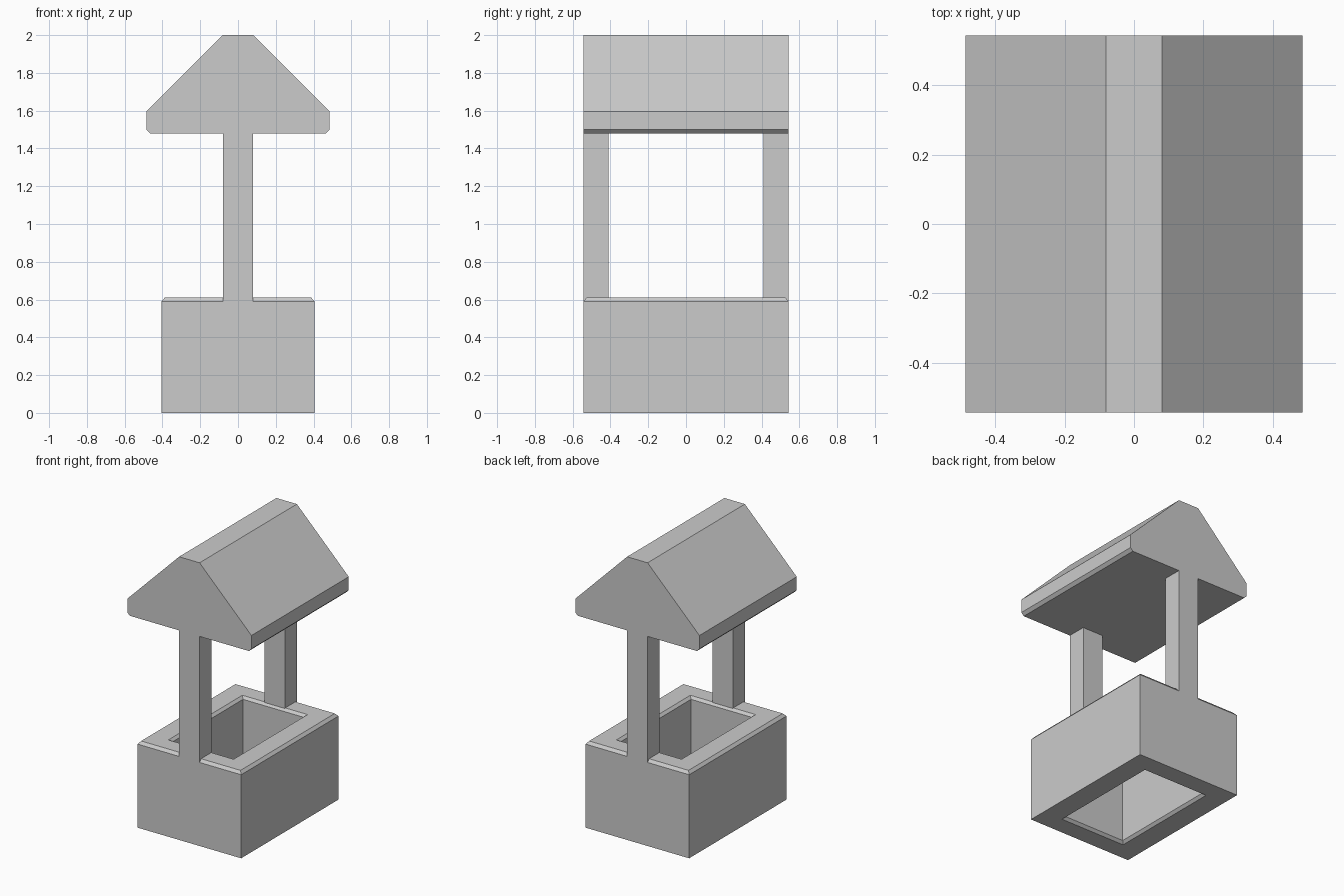
import bpy, bmesh

if "Cube" in bpy.data.objects:
    bpy.data.objects.remove(bpy.data.objects["Cube"])

HALF_Y = 0.543


def finish(name, bm):
    bmesh.ops.recalc_face_normals(bm, faces=bm.faces)
    mesh = bpy.data.meshes.new(name)
    bm.to_mesh(mesh)
    bm.free()
    obj = bpy.data.objects.new(name, mesh)
    bpy.context.collection.objects.link(obj)
    return obj


def extrude_profile(name, pts, y0, y1):
    """Closed x-z profile extruded along y."""
    bm = bmesh.new()
    face = bm.faces.new([bm.verts.new((x, y0, z)) for x, z in pts])
    new = bmesh.ops.extrude_face_region(bm, geom=[face])["geom"]
    moved = [v for v in new if isinstance(v, bmesh.types.BMVert)]
    bmesh.ops.translate(bm, verts=moved, vec=(0, y1 - y0, 0))
    # restore the starting cap if the extrusion consumed it
    bmesh.ops.holes_fill(bm, edges=[e for e in bm.edges if e.is_boundary])
    return finish(name, bm)


# Well wall: rectangular rings bridged into a hollow block, open top and bottom
rings = [(0.405, HALF_Y, 0.0), (0.405, HALF_Y, 0.59), (0.388, HALF_Y - 0.017, 0.61),
         (0.255, 0.413, 0.61), (0.238, 0.396, 0.592),
         (0.238, 0.396, 0.018), (0.255, 0.413, 0.0)]
bm = bmesh.new()
loops = [[bm.verts.new((sx * hx, sy * hy, z))
          for sx, sy in ((-1, -1), (1, -1), (1, 1), (-1, 1))] for hx, hy, z in rings]
for i, a in enumerate(loops):
    b = loops[(i + 1) % len(loops)]
    for k in range(4):
        n = (k + 1) % 4
        bm.faces.new((a[k], a[n], b[n], b[k]))
finish("well_wall", bm)

# Posts: flush with the outer end faces, rising from the rim to the roof
post = [(-0.08, 0.59), (0.08, 0.59), (0.08, 1.48), (-0.08, 1.48)]
extrude_profile("front_post", post, -HALF_Y, -0.41)
extrude_profile("back_post", post, 0.41, HALF_Y)

# Roof: solid gable with flat ridge and chamfered eaves
half = [(0.465, 1.48), (0.485, 1.50), (0.485, 1.595), (0.08, 2.0)]
roof = half + [(-x, z) for x, z in reversed(half)]
extrude_profile("roof", roof, -HALF_Y, HALF_Y)
